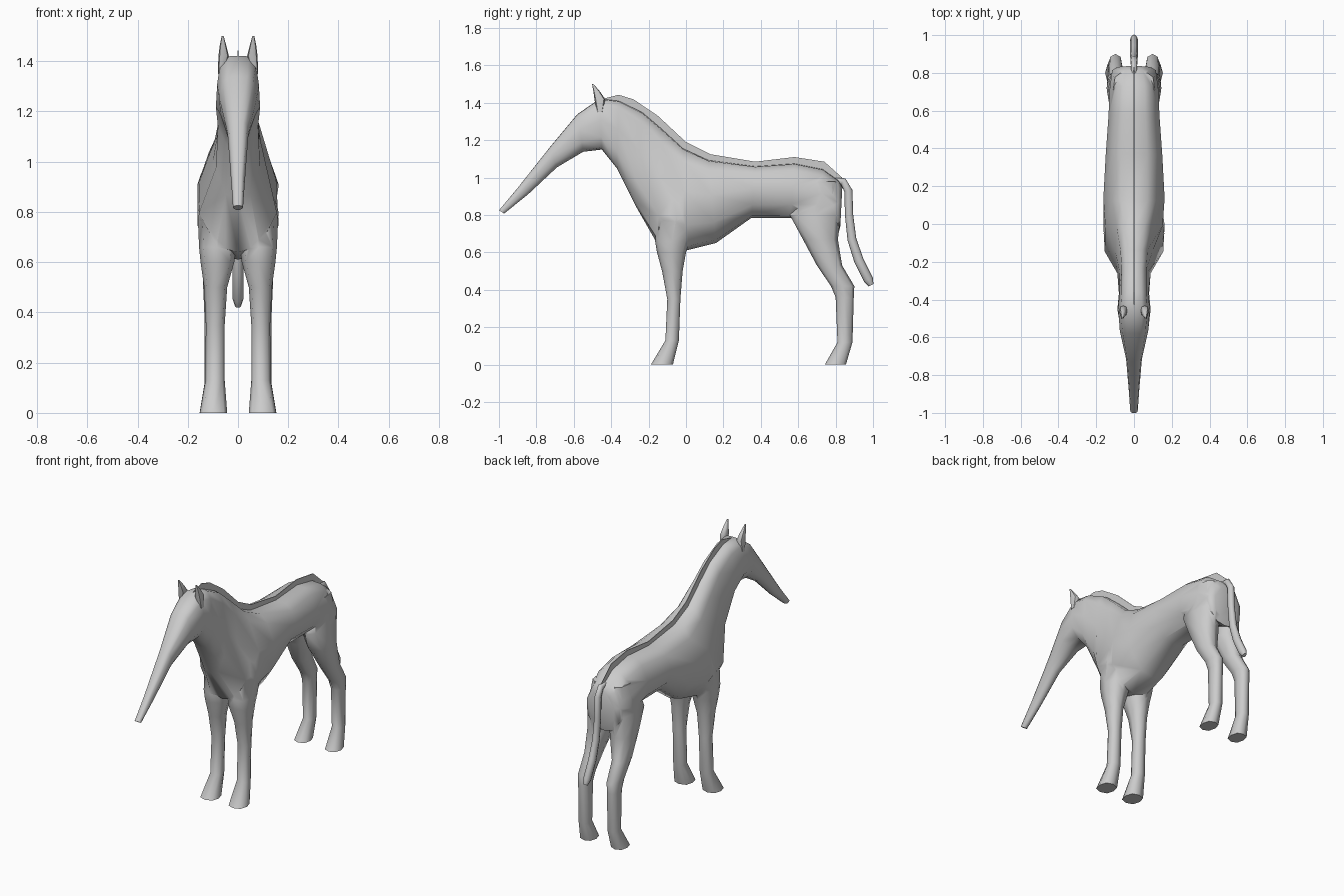
import bpy
import bmesh
from math import cos, sin, pi, radians, copysign
from mathutils import Vector

cube = bpy.data.objects.get("Cube")
if cube:
    bpy.data.objects.remove(cube, do_unlink=True)

grey = bpy.data.materials.new("plain_grey")
grey.use_nodes = True
colour = (0.6, 0.6, 0.6, 1)
grey.diffuse_color = colour
grey.node_tree.nodes["Principled BSDF"].inputs["Base Color"].default_value = colour


def loft(name, rings):
    """Skin a closed solid over a row of equal-sized point rings."""
    bm = bmesh.new()
    loops = [[bm.verts.new(p) for p in ring] for ring in rings]
    n = len(loops[0])
    for a, b in zip(loops, loops[1:]):
        for i in range(n):
            j = (i + 1) % n
            bm.faces.new((a[i], a[j], b[j], b[i]))
    bm.faces.new(loops[0])
    bm.faces.new(loops[-1])
    bmesh.ops.recalc_face_normals(bm, faces=bm.faces)
    mesh = bpy.data.meshes.new(name)
    bm.to_mesh(mesh)
    bm.free()
    mesh.materials.append(grey)
    obj = bpy.data.objects.new(name, mesh)
    bpy.context.collection.objects.link(obj)
    return obj


def smooth(obj, angle):
    bpy.ops.object.select_all(action="DESELECT")
    obj.select_set(True)
    bpy.context.view_layer.objects.active = obj
    bpy.ops.object.shade_smooth_by_angle(angle=radians(angle))


def body_ring(row):
    """Cross-section between a top and a bottom point, with three half widths."""
    ty, tz, by, bz, high, middle, low = row
    top, bottom = Vector((0, ty, tz)), Vector((0, by, bz))
    half = [(0.01, high * 0.6), (0.12, high), (0.42, middle),
            (0.75, low), (0.96, low * 0.55)]
    right = [top.lerp(bottom, t) + Vector((w, 0, 0)) for t, w in half]
    left = [Vector((-p.x, p.y, p.z)) for p in reversed(right)]
    return [top] + right + [bottom] + left


def soften(value):
    """Push a sine or cosine outward, so that a section is slightly boxy."""
    return copysign(abs(value) ** 0.8, value) if abs(value) > 0.001 else 0


def leg_ring(row, side):
    """Horizontal section from height, front, back, inner and outer limits."""
    z, front, back, inner, outer = row
    ring = []
    for i in range(8):
        a = pi * i / 4
        ring.append((side * ((inner + outer) / 2 + (outer - inner) / 2 * soften(cos(a))),
                     (front + back) / 2 + (back - front) / 2 * soften(sin(a)), z))
    return ring


# Snout, head, neck, trunk and rump in one skin
body = loft("body", [body_ring(r) for r in (
    (-1, .825, -.972, .808, .016, .02, .016),
    (-.9, .945, -.845, .91, .022, .028, .022),
    (-.73, 1.16, -.69, 1.055, .035, .042, .035),
    (-.58, 1.34, -.55, 1.138, .06, .075, .07),
    (-.46, 1.422, -.45, 1.15, .072, .083, .088),
    (-.36, 1.41, -.37, 1.05, .065, .077, .08),
    (-.235, 1.35, -.27, .85, .065, .077, .088),
    (-.135, 1.265, -.15, .64, .072, .1, .155),
    (-.015, 1.155, 0, .61, .092, .152, .162),
    (.12, 1.093, .16, .65, .115, .162, .14),
    (.37, 1.06, .35, .785, .115, .15, .12),
    (.58, 1.075, .56, .783, .1, .135, .125),
    (.73, 1.045, .72, .74, .095, .128, .13),
    (.815, .985, .815, .7, .075, .115, .11),
    (.836, .95, .825, .74, .05, .085, .08))])

# Legs, each widening into the trunk above and into a hoof below
front_rows = (
    (.95, -.1, .06, .03, .12), (.8, -.15, .05, .012, .161),
    (.66, -.165, .02, .008, .155), (.6, -.155, .0, .015, .149),
    (.5, -.128, -.018, .043, .135), (.35, -.1, -.03, .053, .128),
    (.13, -.11, -.038, .053, .13), (0, -.188, -.07, .043, .152))
hind_rows = (
    (.98, .62, .8, .03, .11), (.8, .555, .828, .008, .14),
    (.67, .625, .812, .01, .145), (.53, .7, .835, .05, .14),
    (.42, .775, .9, .062, .135), (.36, .8, .897, .066, .133),
    (.12, .81, .89, .066, .133), (0, .742, .855, .06, .153))
for label, rows in (("front", front_rows), ("hind", hind_rows)):
    for side_name, side in (("left", 1), ("right", -1)):
        leg = loft(f"{side_name}_{label}_leg", [leg_ring(r, side) for r in rows])
        join = body.modifiers.new("join_leg", "BOOLEAN")
        join.operation = "UNION"
        join.solver = "EXACT"
        join.object = leg
        leg.hide_render = True

# Bake the joined skin, then drop the leg helpers
graph = bpy.context.evaluated_depsgraph_get()
joined = bpy.data.meshes.new_from_object(body.evaluated_get(graph))
helpers = [m.object for m in body.modifiers]
body.modifiers.clear()
body.data = joined
for helper in helpers:
    bpy.data.objects.remove(helper, do_unlink=True)
smooth(body, 60)

# Mane: a thin crest standing along the neck and back
crest = ((-.45, 1.42), (-.36, 1.443), (-.28, 1.418), (-.15, 1.33), (0, 1.19),
         (.13, 1.125), (.37, 1.085), (.58, 1.11), (.74, 1.085), (.835, 1))
smooth(loft("mane", [[(x, y - drop / 3, z - drop) for x, drop in
                      ((-.002, .05), (-.002, 0), (.002, 0), (.002, .05))]
                     for y, z in crest]), 30)

# Ears: pointed tapers leaning forward
for side_name, side in (("left", 1), ("right", -1)):
    ear = loft(f"{side_name}_ear", [leg_ring(r, side) for r in (
        (1.35, -.475, -.445, .06, .08), (1.42, -.49, -.432, .036, .078),
        (1.46, -.495, -.46, .046, .073), (1.5, -.502, -.494, .057, .065))])
    smooth(ear, 50)

# Tail: a tube swept down and back from the rump
path = [Vector((0, y, z)) for y, z in (
    (.79, .985), (.84, .98), (.868, .93), (.872, .8), (.887, .67),
    (.925, .555), (.975, .455), (.99, .425))]
radii = (.014, .02, .022, .022, .024, .026, .026, .014)
tail_rings = []
for i, (point, radius) in enumerate(zip(path, radii)):
    along = (path[min(i + 1, len(path) - 1)] - path[max(i - 1, 0)]).normalized()
    across = Vector((1, 0, 0))
    up = along.cross(across)
    tail_rings.append([point + radius * (across * 0.85 * cos(k * pi / 4) + up * sin(k * pi / 4))
                       for k in range(8)])
smooth(loft("tail", tail_rings), 60)
